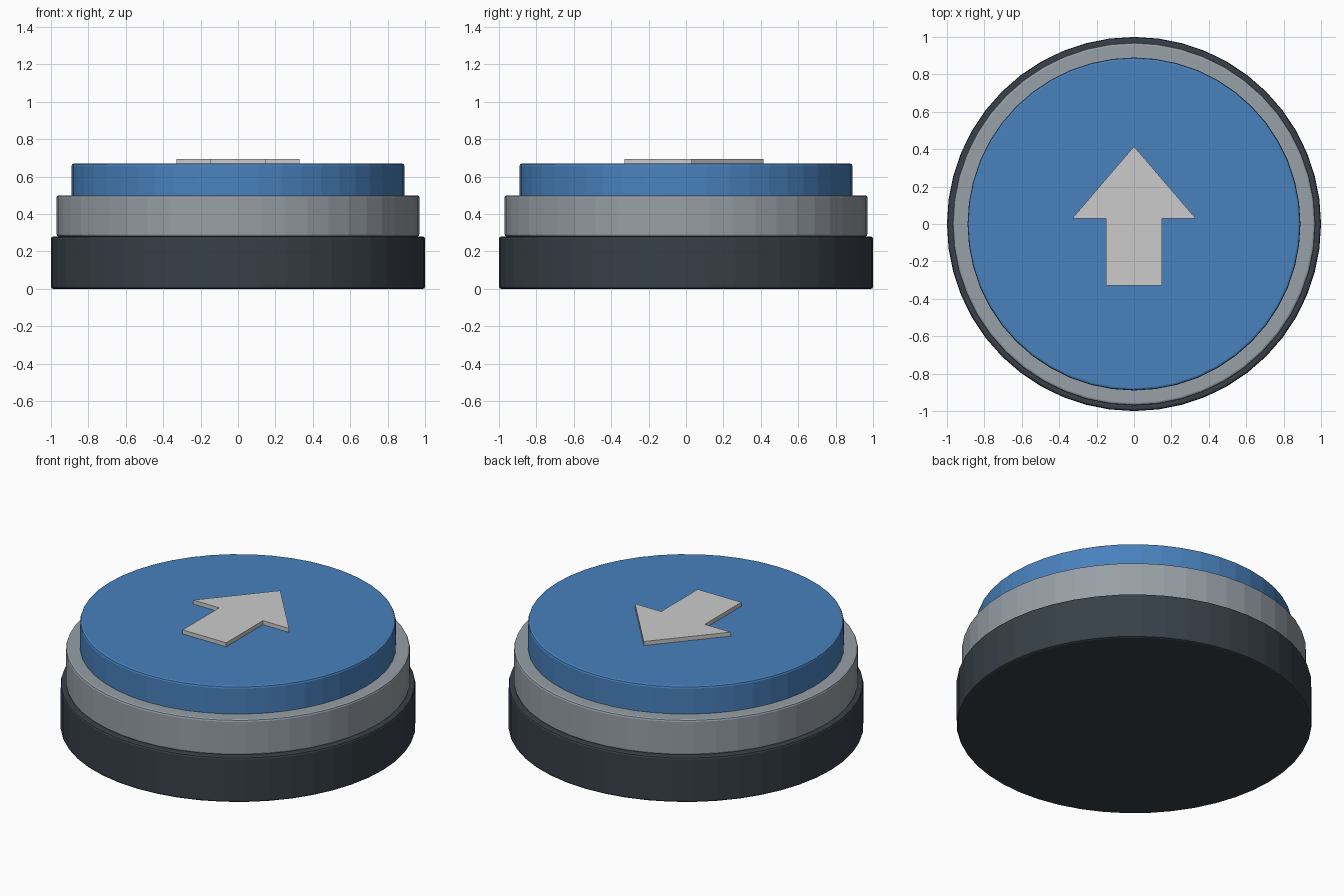
import bpy
import bmesh

if "Cube" in bpy.data.objects:
    bpy.data.objects.remove(bpy.data.objects["Cube"])


def material(name, rgb):
    mat = bpy.data.materials.new(name)
    mat.diffuse_color = (*rgb, 1)
    mat.use_nodes = True
    mat.node_tree.nodes["Principled BSDF"].inputs["Base Color"].default_value = mat.diffuse_color
    return mat


def disc(name, radius, z0, z1, mat, bevel=0.012):
    bpy.ops.mesh.primitive_cylinder_add(
        vertices=48, radius=radius, depth=z1 - z0, location=(0, 0, (z0 + z1) / 2))
    ob = bpy.context.object
    ob.name = name
    ob.data.materials.append(mat)
    mod = ob.modifiers.new("edge_bevel", 'BEVEL')
    mod.width = bevel
    mod.segments = 2
    mod.limit_method = 'ANGLE'
    return ob


# Stacked round body: dark base, grey ring, blue cap sunk slightly into the ring
disc("base", 1.0, 0.0, 0.28, material("dark", (0.038, 0.051, 0.065)))
disc("ring", 0.97, 0.28, 0.5, material("ring_grey", (0.31, 0.35, 0.385)))
disc("cap", 0.89, 0.48, 0.67, material("blue", (0.065, 0.22, 0.51)))

# Raised arrow: right half of the outline, mirrored and extruded
half = [(0.15, -0.33), (0.15, 0.03), (0.33, 0.03)]
outline = half + [(0, 0.415)] + [(-x, y) for x, y in reversed(half)]
bm = bmesh.new()
face = bm.faces.new([bm.verts.new((x, y, 0.665)) for x, y in outline])
top = bmesh.ops.extrude_face_region(bm, geom=[face], use_keep_orig=True)["geom"]
for v in top:
    if isinstance(v, bmesh.types.BMVert):
        v.co.z = 0.695
bmesh.ops.recalc_face_normals(bm, faces=bm.faces)
mesh = bpy.data.meshes.new("arrow")
bm.to_mesh(mesh)
bm.free()
bpy.context.collection.objects.link(bpy.data.objects.new("arrow", mesh))
